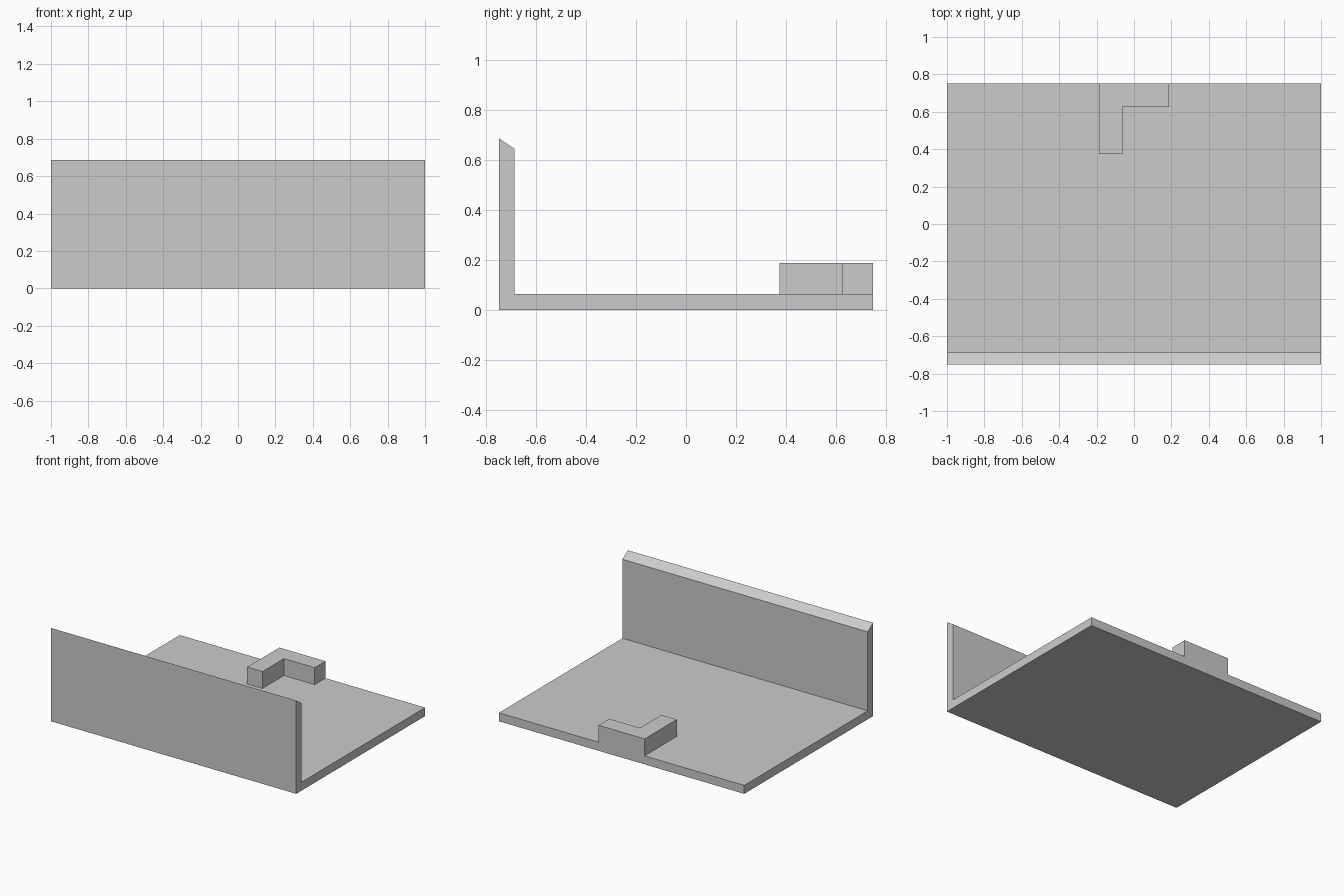
import bpy
import bmesh
from mathutils import Vector

cube = bpy.data.objects.get("Cube")
if cube:
    bpy.data.objects.remove(cube, do_unlink=True)

grey = bpy.data.materials.new("light grey")
grey.use_nodes = True
grey.diffuse_color = (0.6, 0.6, 0.6, 1)
grey.node_tree.nodes["Principled BSDF"].inputs["Base Color"].default_value = grey.diffuse_color


def extrude_profile(name, points, offset):
    """Extrude a flat outline along offset into a closed solid."""
    bm = bmesh.new()
    face = bm.faces.new([bm.verts.new(p) for p in points])
    result = bmesh.ops.extrude_face_region(bm, geom=[face], use_keep_orig=True)
    moved = [v for v in result["geom"] if isinstance(v, bmesh.types.BMVert)]
    bmesh.ops.translate(bm, verts=moved, vec=Vector(offset))
    bmesh.ops.recalc_face_normals(bm, faces=bm.faces)
    mesh = bpy.data.meshes.new(name)
    bm.to_mesh(mesh)
    bm.free()
    mesh.materials.append(grey)
    obj = bpy.data.objects.new(name, mesh)
    bpy.context.collection.objects.link(obj)
    return obj


half_width, half_depth, thick = 1.0, 0.75, 0.0625
inner = thick - half_depth

# Floor and front wall share one side profile, with a sloped wall top
side = [(-half_depth, 0), (half_depth, 0), (half_depth, thick),
        (inner, thick), (inner, 0.645), (-half_depth, 0.6875)]
extrude_profile("floor_and_front_wall",
                [(-half_width, y, z) for y, z in side], (2 * half_width, 0, 0))

# L-shaped block on the back edge of the floor
reach = 0.1875
plan = [(-reach, 0.375), (-0.0625, 0.375), (-0.0625, 0.625),
        (reach, 0.625), (reach, half_depth), (-reach, half_depth)]
extrude_profile("corner_block", [(x, y, thick) for x, y in plan], (0, 0, 0.125))
